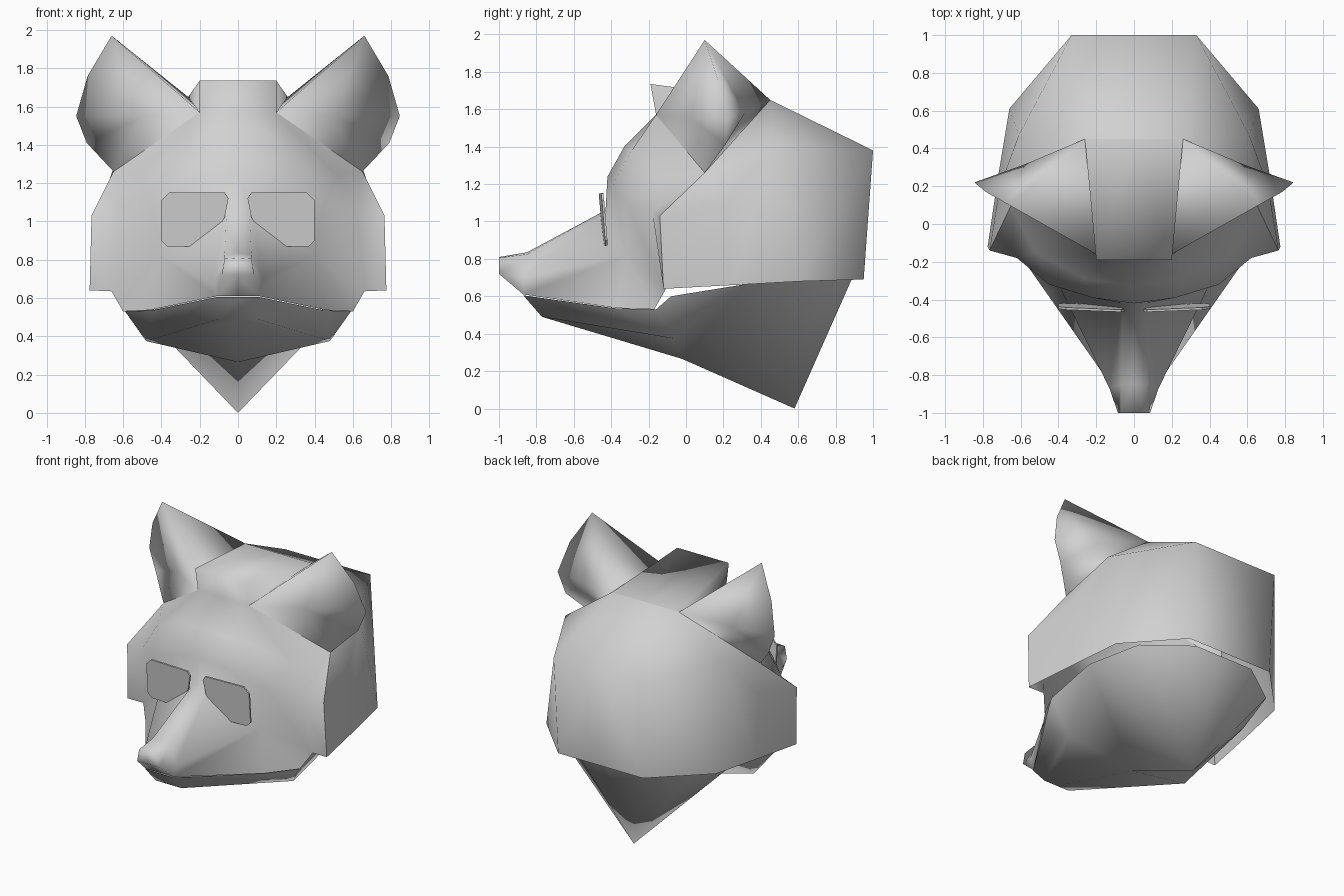
import bpy
import bmesh
from mathutils import Vector

cube = bpy.data.objects.get("Cube")
if cube:
    bpy.data.objects.remove(cube, do_unlink=True)

colour = (0.64, 0.64, 0.64, 1)
grey = bpy.data.materials.new("plain_grey")
grey.use_nodes = True
grey.diffuse_color = colour
grey.node_tree.nodes["Principled BSDF"].inputs["Base Color"].default_value = colour


def panel(name, points, faces, inside, smooth=True):
    """Mirrored low-poly shell with normals pointing away from `inside`."""
    bm = bmesh.new()
    verts = {key: bm.verts.new(co) for key, co in points.items()}
    for face in faces:
        bm.faces.new([verts[key] for key in face.split()])
    bmesh.ops.recalc_face_normals(bm, faces=bm.faces)
    bm.normal_update()
    centre = Vector(inside)
    facing = sum(f.normal.dot(f.calc_center_median() - centre) * f.calc_area() for f in bm.faces)
    if facing < 0:
        bmesh.ops.reverse_faces(bm, faces=bm.faces)
    for f in bm.faces:
        f.smooth = smooth
    mesh = bpy.data.meshes.new(name)
    bm.to_mesh(mesh)
    bm.free()
    mesh.materials.append(grey)
    obj = bpy.data.objects.new(name, mesh)
    bpy.context.collection.objects.link(obj)
    mirror = obj.modifiers.new("both_sides", 'MIRROR')
    mirror.merge_threshold = 0.002
    return obj


# Points shared by neighbouring parts
ear_front = (0.20, -0.16, 1.57)
ear_back = (0.26, 0.45, 1.65)
ear_low = (0.65, 0.10, 1.26)
temple = (0.765, -0.14, 1.03)
cheek = (0.775, -0.12, 0.64)
head_core = (0, 0.1, 0.9)

# Crown strip, forehead, cheeks and muzzle as one smooth shell
panel("face", {
    "crown_mid": (0, 0.45, 1.65), "crown": ear_back,
    "crest_mid": (0, -0.19, 1.735), "crest": (0.20, -0.19, 1.735),
    "top_mid": (0, -0.16, 1.57), "top": ear_front,
    "fore_mid": (0, -0.33, 1.40), "fore": (0.26, -0.29, 1.38),
    "side": (0.52, -0.15, 1.24), "ear": ear_low,
    "brow_mid": (0, -0.42, 1.24), "brow": (0.22, -0.39, 1.2),
    "socket": (0.45, -0.32, 1.1), "cheekbone": (0.62, -0.18, 1.05),
    "temple": temple, "cheek": cheek, "jowl": (0.66, -0.11, 0.635),
    "bridge_mid": (0, -0.43, 1.06), "bridge": (0.06, -0.42, 1.04),
    "under_eye": (0.40, -0.32, 0.82), "mouth": (0.60, -0.17, 0.53),
    "lip_bend": (0.46, -0.37, 0.537),
    "ridge_mid": (0, -0.85, 0.835), "ridge": (0.07, -0.85, 0.825),
    "flank": (0.13, -0.87, 0.70), "lip": (0.11, -0.87, 0.61), "lip_mid": (0, -0.87, 0.61),
    "tip_mid": (0, -1, 0.81), "tip": (0.07, -1, 0.805),
    "tip_low": (0.085, -1, 0.72), "tip_low_mid": (0, -1, 0.72),
}, [
    "crown_mid crown crest crest_mid", "crest crown top",
    "crest_mid crest top top_mid", "top_mid top fore fore_mid",
    "top ear side fore", "fore_mid fore brow brow_mid",
    "fore side socket brow", "side ear cheekbone socket", "ear temple cheekbone",
    "brow_mid brow bridge bridge_mid", "brow socket under_eye bridge",
    "socket cheekbone jowl under_eye", "cheekbone temple cheek jowl",
    "under_eye jowl mouth", "under_eye mouth lip_bend",
    "bridge_mid bridge ridge ridge_mid", "bridge under_eye flank ridge",
    "under_eye lip_bend lip flank", "ridge_mid ridge tip tip_mid",
    "ridge flank tip_low tip", "tip_mid tip tip_low tip_low_mid",
    "flank lip tip_low", "tip_low_mid tip_low lip lip_mid",
], head_core)

# Back of the head
panel("skull", {
    "cheek": cheek, "temple": temple, "ear": ear_low, "crown": ear_back,
    "ear_side_low": (0.72, 0.25, 0.66), "ear_side": (0.71, 0.2, 1.1),
    "side_low": (0.66, 0.61, 0.68), "side_top": (0.61, 0.47, 1.4),
    "nape": (0.33, 0.95, 0.69), "back_top": (0.33, 1, 1.38),
    "nape_mid": (0, 0.95, 0.69), "back_mid": (0, 1, 1.38),
    "crown_mid": (0, 0.45, 1.65),
}, [
    "cheek ear_side_low ear_side temple", "ear_side_low side_low side_top ear_side",
    "temple ear_side ear", "ear_side side_top ear", "side_low nape back_top side_top",
    "nape nape_mid back_mid back_top", "back_top back_mid crown_mid crown",
    "side_top back_top crown", "ear side_top crown",
], head_core)

# Ears
panel("ears", {
    "front": ear_front, "back": ear_back, "tip": (0.66, 0.10, 1.97),
    "upper": (0.785, 0.17, 1.76), "outer": (0.845, 0.22, 1.55),
    "lower": (0.79, 0.21, 1.41), "low": ear_low, "rear": (0.58, 0.315, 1.58),
    "hollow": (0.50, 0.03, 1.55),
}, [
    "front tip hollow", "tip upper hollow", "upper outer hollow",
    "outer lower hollow", "lower low hollow", "low front hollow",
    "tip back rear", "upper tip rear", "outer upper rear", "lower outer rear",
    "low lower rear", "back low rear", "tip front back",
], (0.55, 0.15, 1.55))

# Lower jaw running back into the throat and neck
panel("jaw_and_neck", {
    "lip_mid": (0, -0.87, 0.605), "lip": (0.11, -0.87, 0.605),
    "lip_bend": (0.45, -0.37, 0.535), "mouth": (0.59, -0.16, 0.53),
    "chin_mid": (0, -0.77, 0.49), "chin": (0.10, -0.77, 0.49),
    "corner": (0.48, -0.07, 0.375), "throat": (0, -0.02, 0.265),
    "hinge": (0.62, -0.08, 0.6), "side": (0.64, 0.32, 0.665),
    "side_low": (0.53, 0.68, 0.69), "nape": (0.23, 0.89, 0.7),
    "nape_mid": (0, 0.89, 0.7), "point": (0, 0.58, 0),
}, [
    "lip_mid lip chin chin_mid", "lip lip_bend corner chin", "lip_bend mouth corner",
    "chin_mid chin corner throat", "mouth hinge corner", "corner hinge side",
    "corner side throat", "throat side point", "side side_low point",
    "side_low nape point", "nape nape_mid point",
], (0, 0.1, 0.65))

# Eye plates, leaning slightly forward at the top
outline = [(0.05, 1.12), (0.07, 1.15), (0.36, 1.15), (0.40, 1.11), (0.40, 0.90),
           (0.37, 0.87), (0.21, 0.87), (0.14, 0.91), (0.07, 1.02)]
corners = {str(i): (x, -0.43 - 0.08 * (z - 0.87) - 0.04 * (0.4 - x), z)
           for i, (x, z) in enumerate(outline)}
eyes = panel("eyes", corners, [" ".join(corners)], (0, 0.1, 1), smooth=False)
thick = eyes.modifiers.new("thickness", 'SOLIDIFY')
thick.thickness = 0.012
